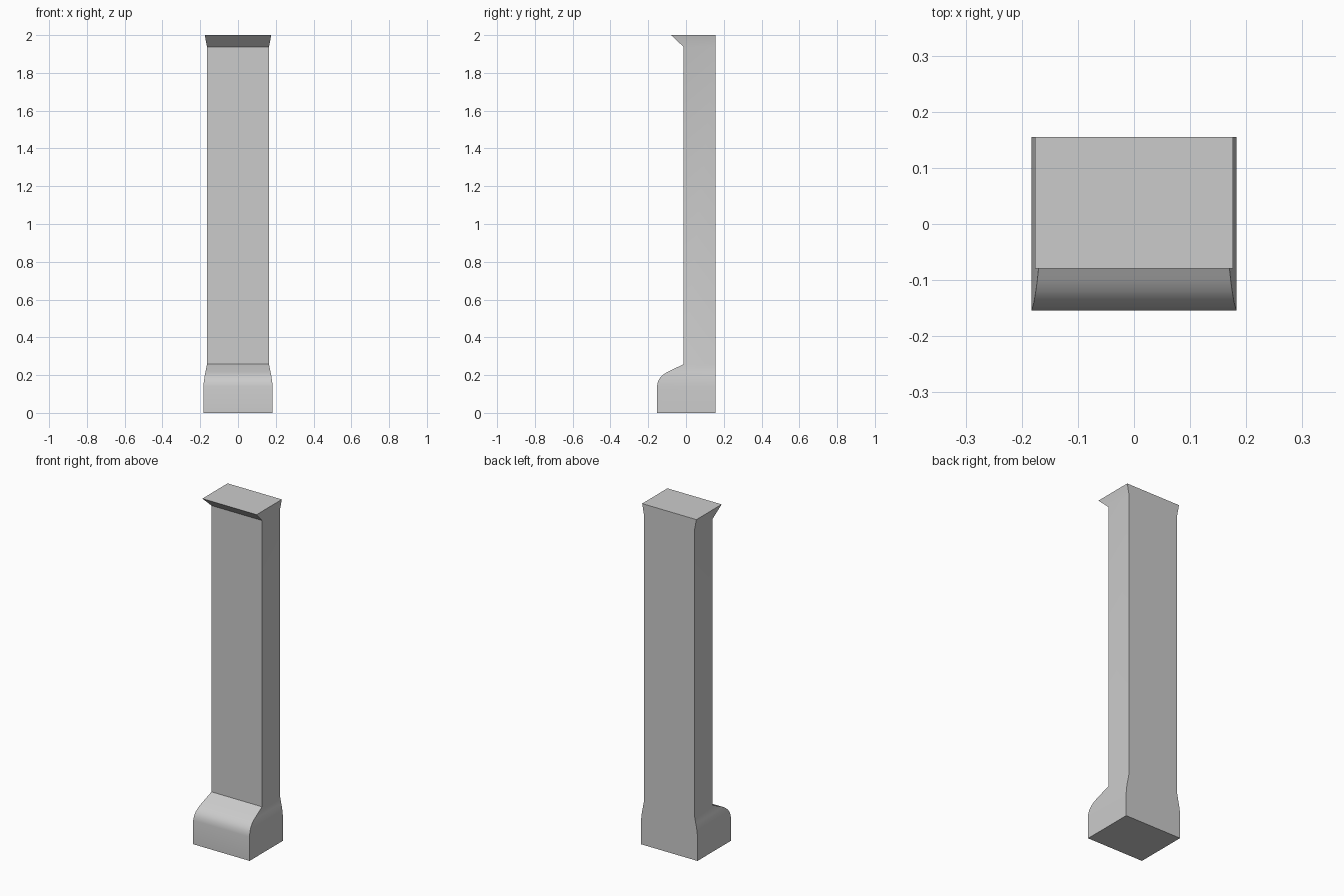
import bpy, bmesh, math

if "Cube" in bpy.data.objects:
    bpy.data.objects.remove(bpy.data.objects["Cube"])

BACK_Y = 0.155

# Rectangular sections from bottom to top: height, half width, front edge y
SECTIONS = [
    (0.00, 0.183, -0.154),   # plinth foot
    (0.14, 0.183, -0.154),   # plinth shoulder starts
    (0.165, 0.181, -0.149),
    (0.185, 0.178, -0.138),
    (0.203, 0.175, -0.120),
    (0.217, 0.172, -0.098),
    (0.258, 0.164, -0.012),  # shaft bottom
    (1.937, 0.164, -0.012),  # shaft top
    (2.00, 0.176, -0.079),   # flared cap lip
]


def loft(name, sections):
    """Skin a stack of rectangles that share a flat back."""
    bm = bmesh.new()
    rings = [[bm.verts.new(p) for p in ((-w, f, z), (w, f, z), (w, BACK_Y, z), (-w, BACK_Y, z))]
             for z, w, f in sections]
    for low, high in zip(rings, rings[1:]):
        for i in range(4):
            j = (i + 1) % 4
            bm.faces.new((low[i], low[j], high[j], high[i]))
    bm.faces.new(rings[0][::-1])
    bm.faces.new(rings[-1])
    bmesh.ops.recalc_face_normals(bm, faces=bm.faces)
    mesh = bpy.data.meshes.new(name)
    bm.to_mesh(mesh)
    bm.free()
    obj = bpy.data.objects.new(name, mesh)
    bpy.context.collection.objects.link(obj)
    return obj


# Pilaster: plinth, shaft and cap in one piece
pilaster = loft("pilaster", SECTIONS)
bpy.context.view_layer.objects.active = pilaster
pilaster.select_set(True)
bpy.ops.object.shade_smooth_by_angle(angle=math.radians(30))
